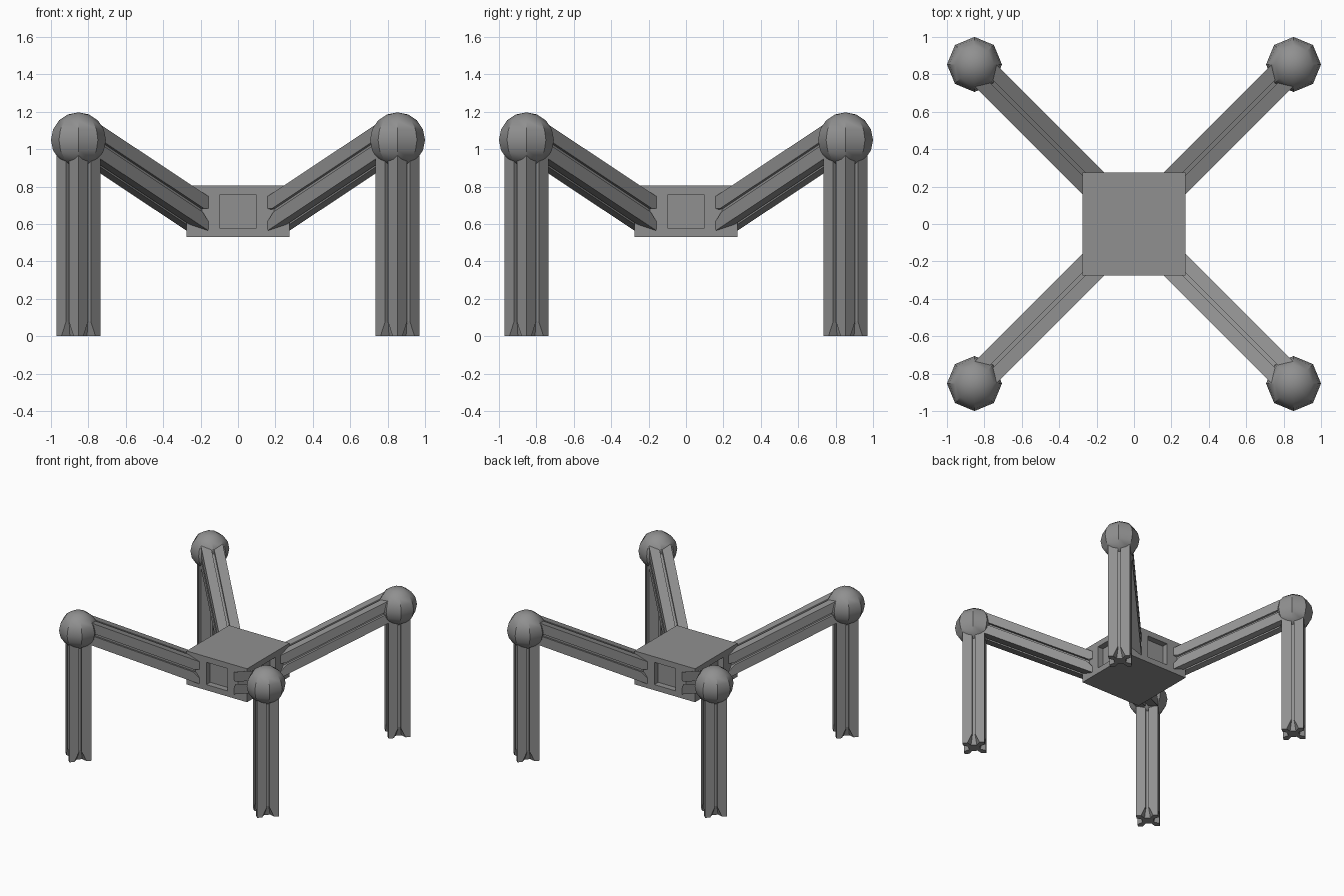
import bpy, bmesh, math
from mathutils import Vector

if "Cube" in bpy.data.objects:
    bpy.data.objects.remove(bpy.data.objects["Cube"])

grey = bpy.data.materials.new("metal_grey")
grey.diffuse_color = (0.28, 0.28, 0.28, 1)
grey.use_nodes = True
grey.node_tree.nodes["Principled BSDF"].inputs["Base Color"].default_value = grey.diffuse_color


def finish(name, bm):
    bmesh.ops.recalc_face_normals(bm, faces=bm.faces)
    me = bpy.data.meshes.new(name)
    bm.to_mesh(me)
    bm.free()
    me.materials.append(grey)
    ob = bpy.data.objects.new(name, me)
    bpy.context.collection.objects.link(ob)
    return ob


def section(w, v, d, h=0.083):
    """Square bar section with a slot in the middle of each side."""
    side = [(-h, h), (-w, h), (-v, h - d), (v, h - d), (w, h)]
    pts = []
    for k in range(4):
        c, s = [(1, 0), (0, -1), (-1, 0), (0, 1)][k]
        pts += [(x * c - y * s, x * s + y * c) for x, y in side]
    return pts


def slotted_bar(name, start, end, across, flare=0.08):
    """Slotted bar whose slots flare open at both ends."""
    start, end = Vector(start), Vector(end)
    axis = (end - start).normalized()
    u = Vector(across).normalized()
    v = axis.cross(u)
    wide, slim = section(0.046, 0.022, 0.04), section(0.01, 0.01, 0.022)
    stations = [(start, wide), (start + axis * flare, slim),
                (end - axis * flare, slim), (end, wide)]
    bm = bmesh.new()
    rings = [[bm.verts.new(p + u * a + v * b) for a, b in sec] for p, sec in stations]
    n = len(rings[0])
    for r0, r1 in zip(rings, rings[1:]):
        for i in range(n):
            j = (i + 1) % n
            bm.faces.new((r0[i], r0[j], r1[j], r1[i]))
    bm.faces.new(rings[0])
    bm.faces.new(rings[-1])
    return finish(name, bm)


# Central body with a rectangular recess in each side
bm = bmesh.new()
bmesh.ops.create_cube(bm, size=1)
for vert in bm.verts:
    vert.co = Vector((vert.co.x * 0.55, vert.co.y * 0.55, vert.co.z * 0.275 + 0.6675))
bm.normal_update()
for f in [f for f in bm.faces if abs(f.normal.z) < 0.5]:
    normal = f.normal.copy()
    lateral = Vector((-normal.y, normal.x, 0))
    bmesh.ops.inset_individual(bm, faces=[f], thickness=0.065)
    for vert in f.verts:
        side = vert.co.dot(lateral)
        vert.co += lateral * (math.copysign(0.095, side) - side)
    recess = bmesh.ops.extrude_discrete_faces(bm, faces=[f])["faces"][0]
    for vert in recess.verts:
        vert.co -= normal * 0.05
finish("body", bm)

# Four arms, each with a joint ball and a vertical leg
C = 0.853
for sx, sy, tag in [(1, -1, "front_right"), (-1, -1, "front_left"),
                    (1, 1, "back_right"), (-1, 1, "back_left")]:
    across = (-sy, sx, 0)
    slotted_bar("arm_" + tag, (0.194 * sx, 0.194 * sy, 0.641),
                (0.84 * sx, 0.84 * sy, 1.07), across)
    slotted_bar("leg_" + tag, (C * sx, C * sy, 0), (C * sx, C * sy, 1.03), across)

    bm = bmesh.new()
    bmesh.ops.create_uvsphere(bm, u_segments=8, v_segments=8, radius=0.147)
    bmesh.ops.translate(bm, verts=bm.verts, vec=(C * sx, C * sy, 1.05))
    ball = finish("joint_" + tag, bm)
    bpy.ops.object.select_all(action="DESELECT")
    ball.select_set(True)
    bpy.context.view_layer.objects.active = ball
    bpy.ops.object.shade_smooth_by_angle(angle=math.radians(30))
